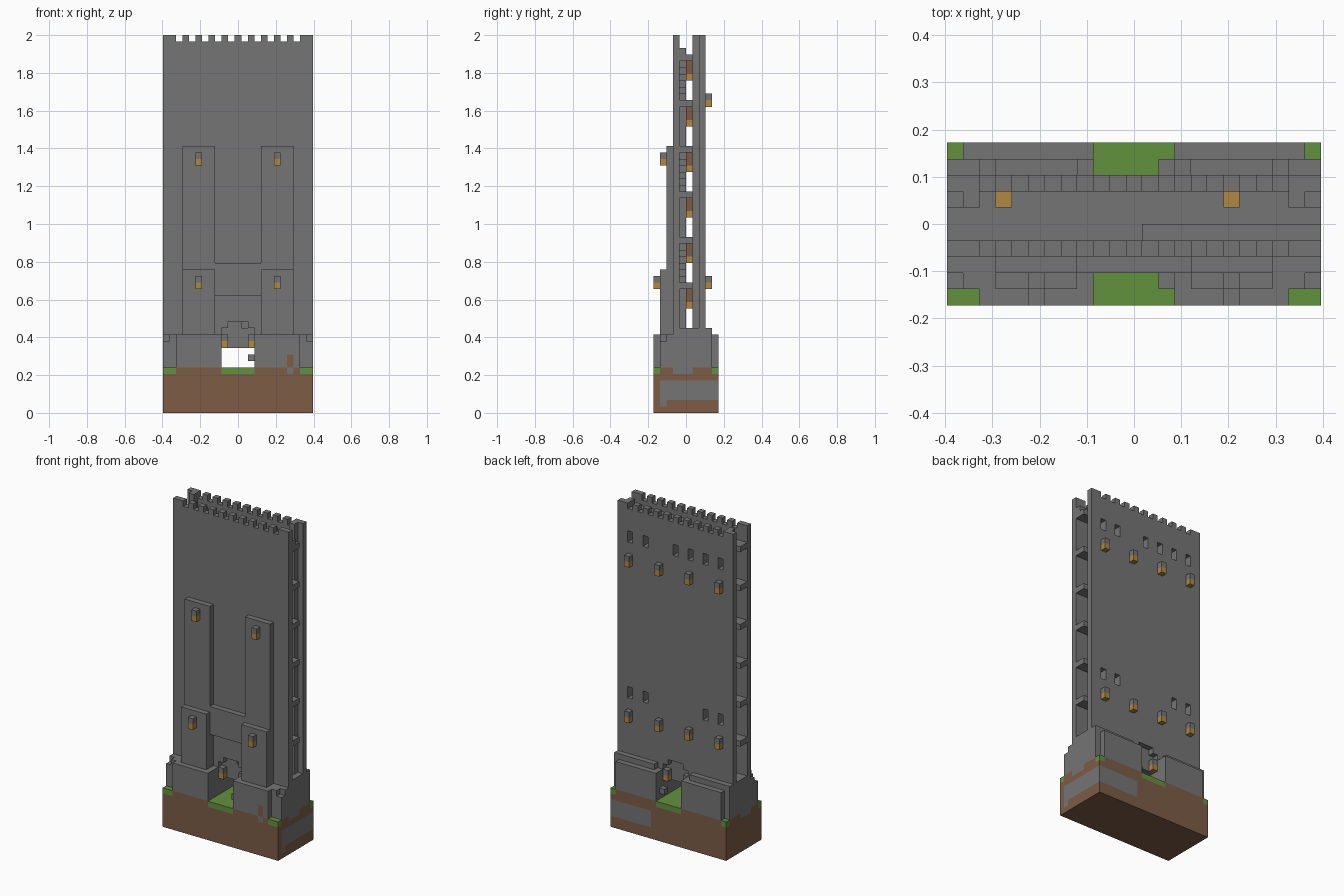
import bpy
import bmesh
from mathutils import Vector

cube = bpy.data.objects.get("Cube")
if cube:
    bpy.data.objects.remove(cube)

NX, NY, NZ = 23, 10, 58      # block grid of the whole model
U = 2 / NZ                   # block size


def material(name, color):
    m = bpy.data.materials.new(name)
    m.use_nodes = True
    m.diffuse_color = (*color, 1)
    m.node_tree.nodes["Principled BSDF"].inputs["Base Color"].default_value = (*color, 1)
    return m


stone = material("grey stone", (0.178, 0.178, 0.178))
soil = material("brown soil", (0.205, 0.107, 0.061))
grass = material("green grass", (0.122, 0.287, 0.048))
glow = material("amber lantern", (0.434, 0.246, 0.054))


def box(x0, x1, y0, y1, z0, z1):
    return {(x, y, z) for x in range(x0, x1) for y in range(y0, y1) for z in range(z0, z1)}


def mirrored(cells):
    return cells | {(NX - 1 - x, y, z) for x, y, z in cells}


def part(name, cells, mat):
    """Turn a set of blocks into one shell with merged flat faces."""
    bm = bmesh.new()
    verts = {}

    def vert(p):
        if p not in verts:
            verts[p] = bm.verts.new(((p[0] - NX / 2) * U, (p[1] - NY / 2) * U, p[2] * U))
        return verts[p]

    for c in sorted(cells):
        for axis in range(3):
            for side in (0, 1):
                n = list(c)
                n[axis] += 2 * side - 1
                if tuple(n) in cells:
                    continue
                b, d = (axis + 1) % 3, (axis + 2) % 3
                ring = []
                for i, j in ((0, 0), (1, 0), (1, 1), (0, 1)):
                    p = list(c)
                    p[axis] += side
                    p[b] += i
                    p[d] += j
                    ring.append(vert(tuple(p)))
                bm.faces.new(ring if side else ring[::-1])
    bmesh.ops.dissolve_limit(bm, angle_limit=0.01, verts=bm.verts, edges=bm.edges)
    mesh = bpy.data.meshes.new(name)
    bm.to_mesh(mesh)
    bm.free()
    mesh.materials.append(mat)
    obj = bpy.data.objects.new(name, mesh)
    bpy.context.collection.objects.link(obj)


# Ground: soil with stone veins and grass pockets
ground = box(0, NX, 0, NY, 0, 7)
vein = box(15, NX, 1, NY, 2, 5) | box(22, NX, 1, 2, 1, 2)
vein |= mirrored(box(0, 1, 3, 6, 6, 7)) | box(19, 20, 0, 1, 6, 7)
turf = box(9, 14, 0, NY, 6, 7) | mirrored(box(0, 2, 0, 1, 6, 7) | box(0, 1, 9, 10, 6, 7))
part("ground_soil", ground - vein - turf, soil)
part("ground_stone_vein", vein, stone)
part("ground_grass", turf, grass)

# Stepped plinth on both sides of the gate
soil_spot = box(19, 20, 0, 1, 7, 9)
front_plinth = mirrored(box(2, 9, 0, 1, 7, 12) | box(0, 9, 1, 2, 7, 11)
                        | box(1, 9, 1, 2, 11, 12) | box(0, 9, 2, 3, 7, 12))
back_plinth = mirrored(box(1, 9, 9, 10, 7, 12) | box(0, 9, 8, 9, 7, 12) | box(0, 8, 8, 9, 12, 13))
part("front_plinth", front_plinth - soil_spot, stone)
part("back_plinth", back_plinth, stone)
part("soil_spot", soil_spot, soil)

# Gate passage with shallow arches at both ends
passage = box(9, 14, 0, NY, 7, 10)
arch = box(9, 14, 0, NY, 10, 13) | box(10, 13, 0, NY, 13, 14)
part("gate_core", box(0, NX, 4, 6, 7, 13) - passage, stone)
part("gate_stop", box(13, 14, 1, 2, 8, 9) | box(13, 14, 8, 9, 8, 9), stone)

# Main walls with battlements and window slots
notches = set()
for x in range(2, 21, 2):
    notches |= box(x, x + 1, 0, NY, 57, 58)
windows = set()
for z, columns in ((51, (2, 5, 8, 11, 17, 20)), (23, (2, 5, 17, 20))):
    for x in columns:
        windows |= box(x, x + 1, 0, NY, z, z + 2)
part("front_wall", box(0, NX, 3, 4, 7, NZ) - passage - arch - notches, stone)
part("back_wall", box(0, NX, 7, 8, 7, NZ) - passage - arch - notches - windows, stone)
lining = box(0, NX, 6, 7, 7, 13) | box(1, 22, 6, 7, 13, 55) | mirrored(box(1, 2, 6, 7, 55, NZ))
part("back_wall_lining", lining - passage - windows, stone)

# Buttresses and the panel between them
part("tall_buttresses", mirrored(box(3, 8, 2, 3, 12, 41)), stone)
part("short_buttresses", mirrored(box(3, 8, 1, 2, 12, 22)), stone)
part("gate_panel", box(8, 15, 2, 3, 18, 23), stone)

# Storeys inside: floors, stairs and hanging lamps
floors, stairs, hangers, bulbs = set(), set(), set(), set()
for level in range(6):
    z = 13 + 7 * level
    floors |= box(0, NX, 4, 6, z + 6, z + 7)
    for step in range(6):
        x = 6 + step if level % 2 == 0 else 16 - step
        stairs |= box(x, x + 1, 4, 5, z, z + step + 1)
    hangers |= mirrored(box(4, 5, 5, 6, z + 4, z + 6))
    bulbs |= mirrored(box(4, 5, 5, 6, z + 3, z + 4))
floors |= box(12, NX, 4, 5, 55, 56)
part("storey_floors", floors, stone)
part("stairs", stairs, stone)
part("inner_lamp_hangers", hangers, soil)
part("inner_lamps", bulbs, glow)

# Lanterns: a stone cap over a glowing block
spots = [(x, row, z) for x in (5, 17) for row, z in ((0, 19), (1, 38))]
spots += [(x, 8, z) for x in (2, 8, 14, 20) for z in (19, 47)]
spots += [(x, row, 10) for x in (9, 13) for row in (3, 7)]
part("lantern_lights", set(spots) | {(3, 6, 55), (17, 6, 55)}, glow)
part("lantern_caps", {(x, y, z + 1) for x, y, z in spots}, stone)
